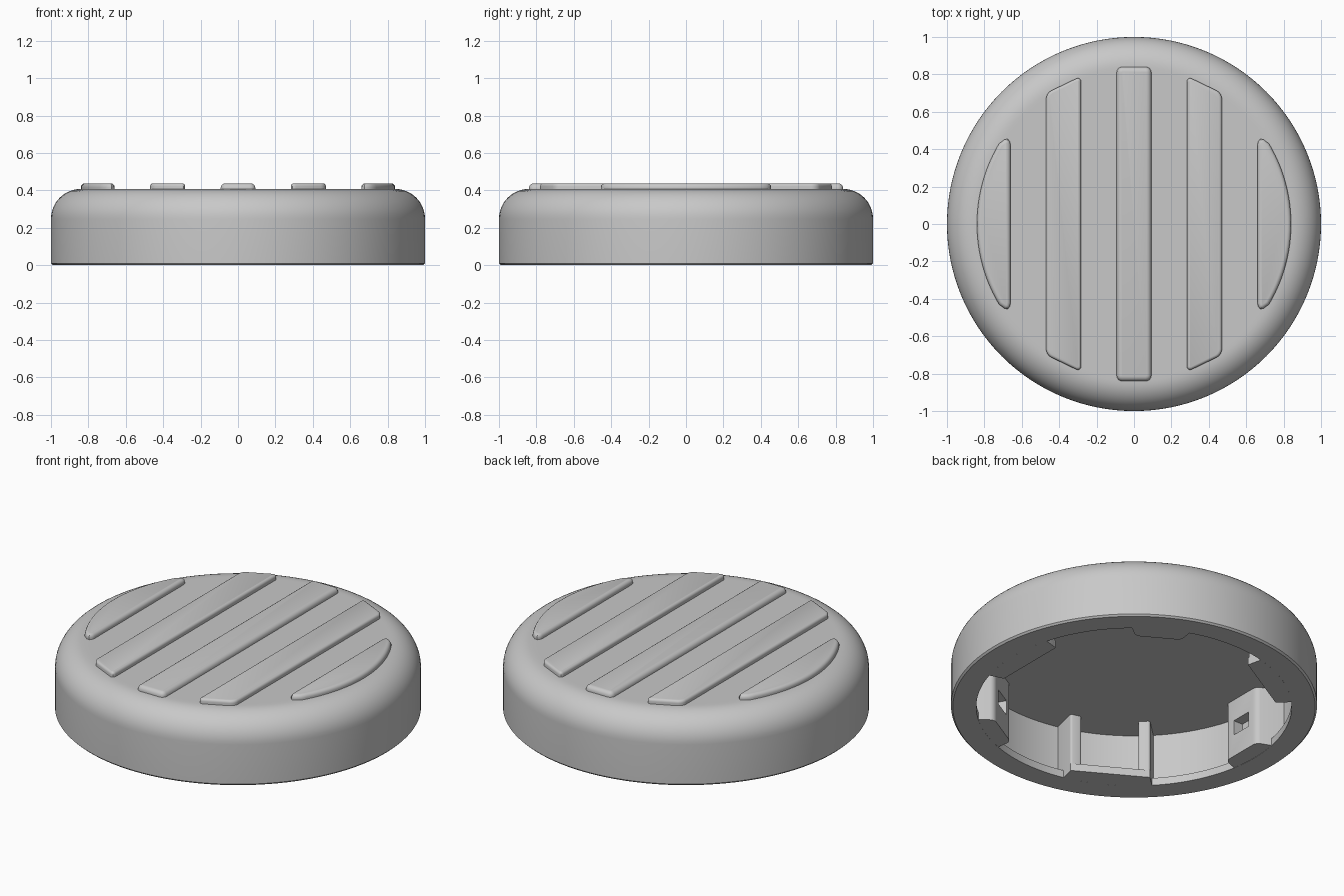
import bpy, bmesh
from math import sin, cos, radians, pi, asin
from mathutils import Vector

cube = bpy.data.objects.get("Cube")
if cube:
    bpy.data.objects.remove(cube)

grey = bpy.data.materials.new("plain grey")
grey.use_nodes = True
colour = (0.58, 0.58, 0.58, 1)
grey.diffuse_color = colour
grey.node_tree.nodes["Principled BSDF"].inputs["Base Color"].default_value = colour

TOP, CEILING, LEDGE = 0.408, 0.355, 0.045
WALL, MOUTH, LIP = 0.932, 0.862, 0.775


def finish(bm, name):
    bmesh.ops.recalc_face_normals(bm, faces=bm.faces)
    mesh = bpy.data.meshes.new(name)
    bm.to_mesh(mesh)
    bm.free()
    mesh.materials.append(grey)
    obj = bpy.data.objects.new(name, mesh)
    bpy.context.collection.objects.link(obj)
    bpy.ops.object.select_all(action='DESELECT')
    obj.select_set(True)
    bpy.context.view_layer.objects.active = obj
    bpy.ops.object.shade_smooth_by_angle(angle=radians(30))


def arc(r, a0, a1, n):
    return [(r * cos(a0 + (a1 - a0) * i / n), r * sin(a0 + (a1 - a0) * i / n))
            for i in range(n + 1)]


def prism(outline, z0, z1):
    bm = bmesh.new()
    base = bm.faces.new([bm.verts.new((x, y, z0)) for x, y in outline])
    top = bmesh.ops.extrude_face_region(bm, geom=[base])["geom"]
    bmesh.ops.translate(bm, vec=(0, 0, z1 - z0),
                        verts=[v for v in top if isinstance(v, bmesh.types.BMVert)])
    bmesh.ops.recalc_face_normals(bm, faces=bm.faces)
    return bm


def bevel(bm, edges, width):
    bmesh.ops.bevel(bm, geom=edges, offset=width, segments=4, profile=0.5,
                    affect='EDGES', clamp_overlap=True)


def upright(e):
    return abs(e.verts[0].co.z - e.verts[1].co.z) > 0.01


# Turned cap shell: thin wall and top, rounded shoulder, inward ledge at the open base
shoulder = 0.16
profile = [(0, CEILING), (WALL, CEILING), (WALL, LEDGE), (MOUTH, LEDGE), (MOUTH, 0),
           (0.99, 0), (1, 0.01), (1, 0.03)]
profile += [(1 - shoulder + x, TOP - shoulder + y) for x, y in arc(shoulder, 0, pi / 2, 12)]
profile += [(0.82, TOP), (0, TOP)]
bm = bmesh.new()
verts = [bm.verts.new((r, 0, z)) for r, z in profile]
edges = [bm.edges.new(pair) for pair in zip(verts, verts[1:])]
bmesh.ops.spin(bm, geom=verts + edges, axis=(0, 0, 1), cent=(0, 0, 0),
               angle=2 * pi, steps=128)
bmesh.ops.remove_doubles(bm, verts=bm.verts, dist=0.0005)
finish(bm, "cap_shell")


# Raised grip strips on the top
def strip(name, outline, corner):
    bm = prism(outline, TOP - 0.005, 0.438)
    if corner:
        bevel(bm, [e for e in bm.edges if upright(e)], corner)
    rim = [e for e in bm.edges if all(v.co.z > 0.43 for v in e.verts)]
    bevel(bm, rim, 0.026)
    finish(bm, name)


strip("middle_strip", [(-0.093, -0.84), (0.093, -0.84), (0.093, 0.84), (-0.093, 0.84)], 0.03)
tip = [(0.66, 0.42), (0.663, 0.44), (0.675, 0.455), (0.692, 0.452)]
half = asin(0.43 / 0.84)
for side, s in (("left", 1), ("right", -1)):
    inner = [(0.283, -0.79), (0.47, -0.70), (0.47, 0.70), (0.283, 0.79)]
    strip(side + "_inner_strip", [(s * x, y) for x, y in inner], 0.03)
    outer = [(x, -y) for x, y in tip] + arc(0.84, -half, half, 24) + tip[::-1]
    strip(side + "_outer_strip", [(s * x, y) for x, y in outer], 0)


# Inner fittings, each a sector of the rim with a straight inner face
def sector(centre, half_deg, flare, r1, z0, z1):
    mid, h0, h1 = radians(centre), radians(half_deg), radians(half_deg + flare)
    return prism(arc(LIP, mid - h0, mid + h0, 1) + arc(r1, mid + h1, mid - h1, 8), z0, z1)


def inner_edges(bm):
    return [e for e in bm.edges if upright(e)
            and all(v.co.xy.length < 0.8 for v in e.verts)]


for k in range(3):
    # Latch block with a square recess in its inner face
    turn = radians(60 + 120 * k)
    bm = sector(60 + 120 * k, 9.4, 2.2, WALL + 0.004, 0.001, CEILING + 0.003)
    bevel(bm, inner_edges(bm), 0.025)
    inward = Vector((-cos(turn), -sin(turn), 0))
    face = max(bm.faces, key=lambda f: f.normal.dot(inward))
    bmesh.ops.inset_region(bm, faces=[face], thickness=0.055)
    for v in face.verts:
        v.co.z = 0.18 + (v.co.z - 0.18) * 0.32
    bmesh.ops.inset_region(bm, faces=[face], thickness=0.001, depth=-0.06)
    finish(bm, f"latch_block_{k + 1}")

    # Retaining lip with a rib standing at either end
    centre = 120 * k
    finish(sector(centre, 16.5, 0, MOUTH, 0, LEDGE), f"retaining_lip_{k + 1}")
    for end, s in (("start", -1), ("end", 1)):
        bm = sector(centre + s * 14.1, 2.4, 0, WALL + 0.004, 0.001, CEILING + 0.003)
        bevel(bm, inner_edges(bm), 0.012)
        finish(bm, f"{end}_rib_{k + 1}")
